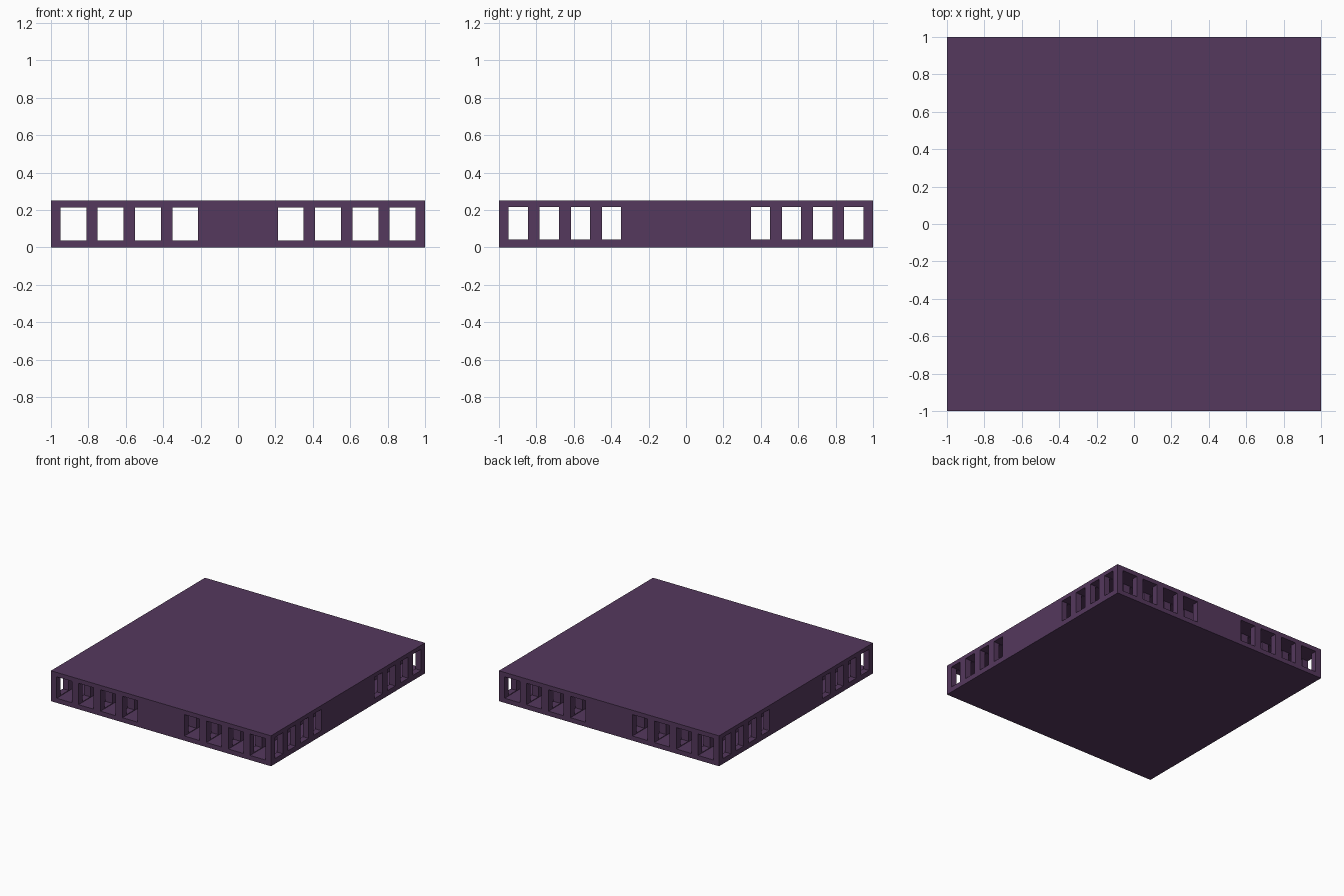
import bpy

if "Cube" in bpy.data.objects:
    bpy.data.objects.remove(bpy.data.objects["Cube"])

HEIGHT = 0.25
# Opening spans on the positive half of each axis (mirrored to the other half)
FRONT_SPANS = [(0.213, 0.35), (0.412, 0.55), (0.613, 0.75), (0.81, 0.948)]
SIDE_SPANS = [(0.347, 0.45), (0.512, 0.615), (0.68, 0.782), (0.845, 0.948)]


def box(name, lo, hi):
    bpy.ops.mesh.primitive_cube_add(size=1, location=[(a + b) / 2 for a, b in zip(lo, hi)])
    ob = bpy.context.object
    ob.name = name
    ob.scale = [b - a for a, b in zip(lo, hi)]
    bpy.ops.object.transform_apply(location=True, rotation=False, scale=True)
    return ob


# Solid slab
slab = box("slab", (-1, -1, 0), (1, 1, HEIGHT))
mat = bpy.data.materials.new("dark_purple")
mat.diffuse_color = (0.09, 0.04, 0.11, 1)
mat.use_nodes = True
mat.node_tree.nodes["Principled BSDF"].inputs["Base Color"].default_value = mat.diffuse_color
slab.data.materials.append(mat)


# Tunnels run right through the slab in both directions
def cut(name, lo, hi):
    cutter = box(name, lo, hi)
    mod = slab.modifiers.new(name, 'BOOLEAN')
    mod.operation = 'DIFFERENCE'
    mod.solver = 'EXACT'
    mod.object = cutter
    bpy.context.view_layer.objects.active = slab
    bpy.ops.object.modifier_apply(modifier=name)
    bpy.data.objects.remove(cutter)


for sign in (-1, 1):
    for span in FRONT_SPANS:
        a, b = sorted(sign * v for v in span)
        cut("front_tunnel", (a, -1.1, 0.038), (b, 1.1, 0.214))
    for span in SIDE_SPANS:
        a, b = sorted(sign * v for v in span)
        cut("side_tunnel", (-1.1, a, 0.043), (1.1, b, 0.217))
